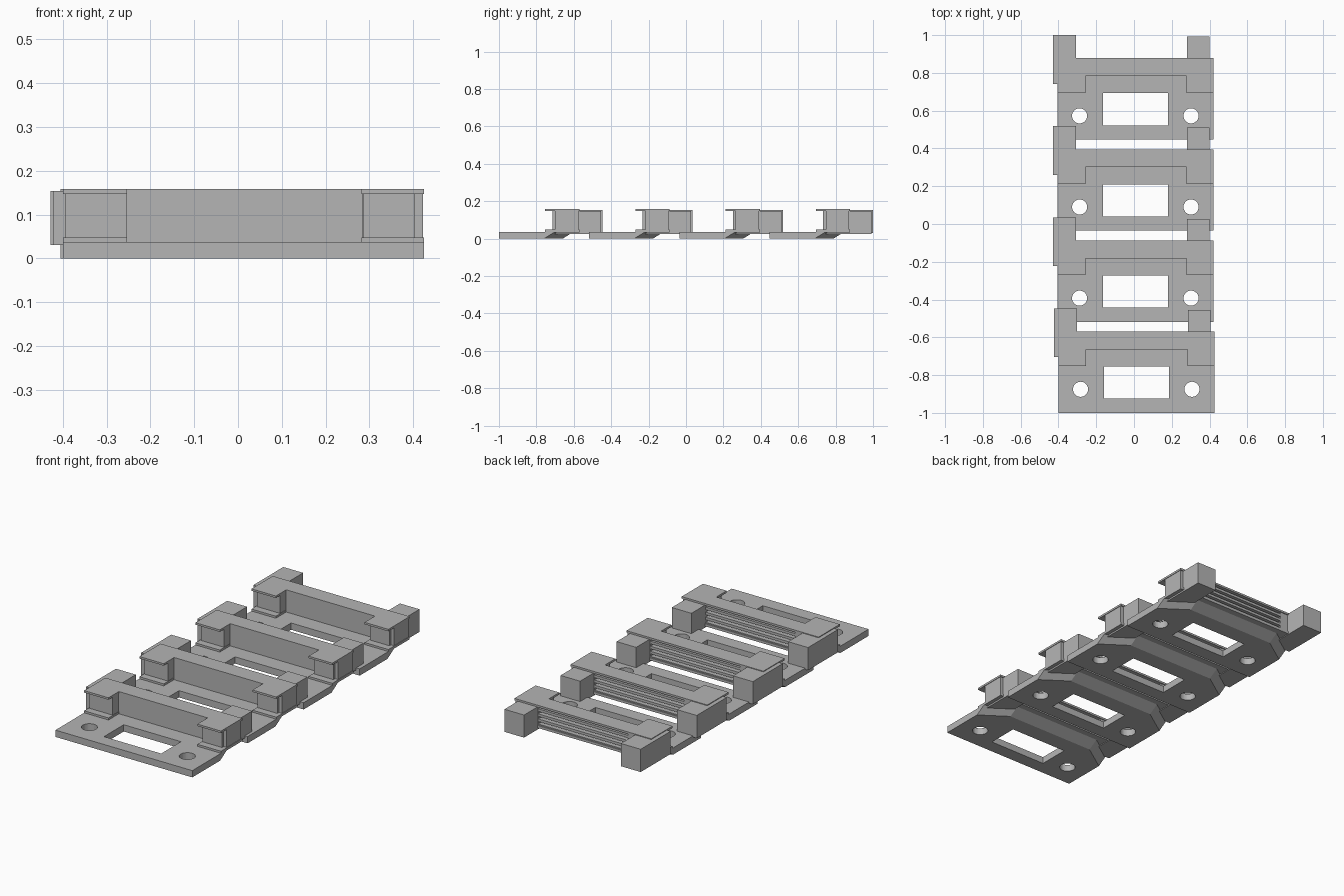
import bpy, bmesh

if "Cube" in bpy.data.objects:
    bpy.data.objects.remove(bpy.data.objects["Cube"])

grey = bpy.data.materials.new("plain_grey")
grey.diffuse_color = (0.46, 0.46, 0.46, 1)
grey.use_nodes = True
grey.node_tree.nodes["Principled BSDF"].inputs["Base Color"].default_value = grey.diffuse_color

PITCH = 0.4825
# shared x positions of the outer edges and the wing inner edges
XL, XR, WL, WR = -0.40, 0.425, -0.253, 0.282


def loft(name, lower, upper):
    """Solid between two matching closed loops of 3D points."""
    bm = bmesh.new()
    a = [bm.verts.new(p) for p in lower]
    b = [bm.verts.new(p) for p in upper]
    n = len(a)
    bm.faces.new(a)
    bm.faces.new(b)
    for i in range(n):
        j = (i + 1) % n
        bm.faces.new((a[i], a[j], b[j], b[i]))
    bmesh.ops.recalc_face_normals(bm, faces=bm.faces)
    me = bpy.data.meshes.new(name)
    bm.to_mesh(me)
    bm.free()
    me.materials.append(grey)
    ob = bpy.data.objects.new(name, me)
    bpy.context.collection.objects.link(ob)
    return ob


def prism(name, outline, z0, z1):
    return loft(name, [(x, y, z0) for x, y in outline], [(x, y, z1) for x, y in outline])


def box(name, x0, x1, y0, y1, z0, z1):
    return prism(name, [(x0, y0), (x1, y0), (x1, y1), (x0, y1)], z0, z1)


def cut(ob, cutter):
    m = ob.modifiers.new("cut", 'BOOLEAN')
    m.operation, m.solver, m.object = 'DIFFERENCE', 'EXACT', cutter
    bpy.context.view_layer.objects.active = ob
    bpy.ops.object.modifier_apply(modifier=m.name)
    bpy.data.objects.remove(cutter)


# base plate with bevelled rear underside
def plate_loop(side, rear, z):
    return [(XL, -1, z), (XR, -1, z), (XR, side, z), (WR, rear, z), (WL, rear, z), (XL, side, z)]


base = loft("base_plate", plate_loop(-0.76, -0.66, 0), plate_loop(-0.70, -0.60, 0.037))

# window and screw holes
cut(base, box("window_cutter", -0.16, 0.185, -0.925, -0.755, -0.1, 0.1))
for x in (-0.283, 0.307):
    bpy.ops.mesh.primitive_cylinder_add(vertices=32, radius=0.04, depth=0.2, location=(x, -0.875, 0))
    cut(base, bpy.context.object)

# U-shaped flanges above and below the beam
outline = [(XL, -0.753), (WL, -0.753), (WL, -0.664), (WR, -0.664), (WR, -0.753),
           (XR, -0.753), (XR, -0.57), (XL, -0.57)]
top_flange = prism("top_flange", outline, 0.147, 0.158)
bottom_flange = prism("bottom_flange", outline, 0.034, 0.048)

# beam with horizontal ribs along its back
profile = [(-0.664, 0.04), (-0.664, 0.15)]
for i in range(4):
    z = 0.15 - i * 0.0275
    profile += [(-0.60, z), (-0.60, z - 0.0135), (-0.575, z - 0.0135), (-0.575, z - 0.0275)]
beam = loft("ribbed_beam", [(WL - 0.06, y, z) for y, z in profile],
            [(WR + 0.02, y, z) for y, z in profile])

# wing posts between the flanges and the square bars sticking out behind
parts = [base, top_flange, bottom_flange, beam,
         box("left_post", XL + 0.005, WL - 0.002, -0.714, -0.575, 0.04, 0.15),
         box("right_post", WR + 0.002, XR - 0.003, -0.70, -0.575, 0.04, 0.15),
         box("left_bar", -0.4225, -0.303, -0.705, -0.447, 0.03, 0.154),
         box("right_bar", 0.286, 0.404, -0.714, -0.455, 0.025, 0.148)]

# repeat the unit backwards
for row in range(1, 4):
    for ob in parts:
        c = ob.copy()
        c.name = f"{ob.name}_{row + 1}"
        c.location = (-0.005, ob.location.y + row * PITCH, 0)
        bpy.context.collection.objects.link(c)
